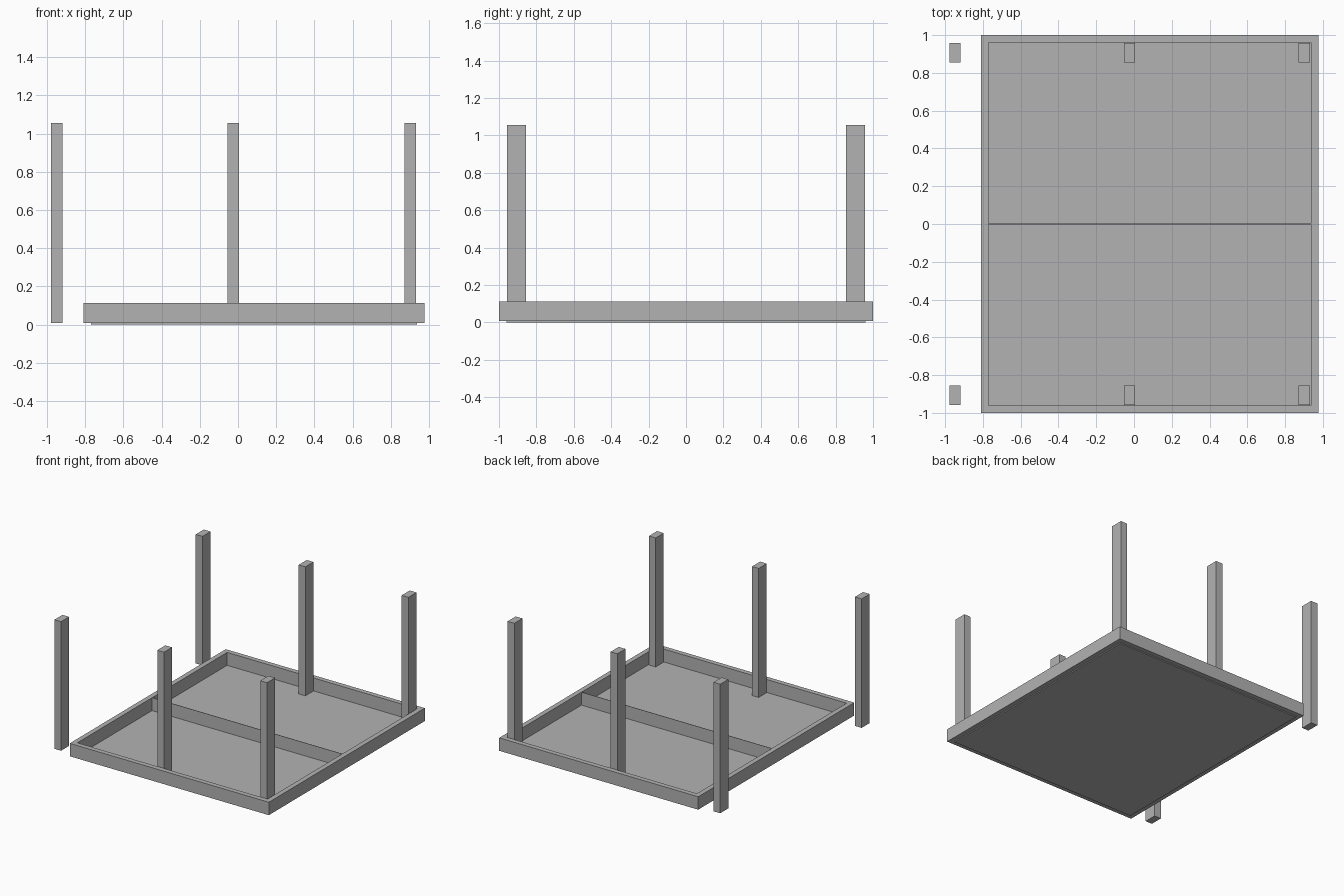
import bpy

default = bpy.data.objects.get("Cube")
if default:
    bpy.data.objects.remove(default, do_unlink=True)

GREY = (0.45, 0.45, 0.45, 1.0)
grey = bpy.data.materials.new("plain_grey")
grey.use_nodes = True
grey.diffuse_color = GREY
grey.node_tree.nodes["Principled BSDF"].inputs["Base Color"].default_value = GREY


def box(name, x, y, z):
    """Box spanning the given (min, max) range on each axis."""
    spans = (x, y, z)
    bpy.ops.mesh.primitive_cube_add(size=1, location=[(a + b) / 2 for a, b in spans])
    obj = bpy.context.object
    obj.name = name
    obj.scale = [b - a for a, b in spans]
    bpy.ops.object.transform_apply(location=False, rotation=False, scale=True)
    obj.data.materials.append(grey)
    return obj


# Main dimensions
LEFT, RIGHT, DEPTH = -0.81, 0.977, 1.0
WALL = 0.04
BASE, RIM, POST_TOP = 0.008, 0.113, 1.055
inner_x = (LEFT + WALL, RIGHT - WALL)
inner_y = (-DEPTH + WALL, DEPTH - WALL)
rail_z = (BASE, RIM)

# Floor panel, set just below the frame
box("floor_panel", inner_x, inner_y, (0, BASE))

# Frame rails
box("right_rail", (LEFT, inner_x[0]), (-DEPTH, DEPTH), rail_z)
box("left_rail", (inner_x[1], RIGHT), (-DEPTH, DEPTH), rail_z)
box("front_rail", inner_x, (-DEPTH, inner_y[0]), rail_z)
box("back_rail", inner_x, (inner_y[1], DEPTH), rail_z)

# Thin divider across the middle
box("middle_divider", inner_x, (-0.002, 0.002), rail_z)

# Three pairs of upright posts, the right pair standing clear of the frame
for side, x in (("right", -0.948), ("middle", -0.024), ("left", 0.901)):
    for end, y in (("front", (-0.958, -0.855)), ("back", (0.855, 0.958))):
        box(f"{side}_{end}_post", (x - 0.03, x + 0.03), y, (BASE, POST_TOP))
